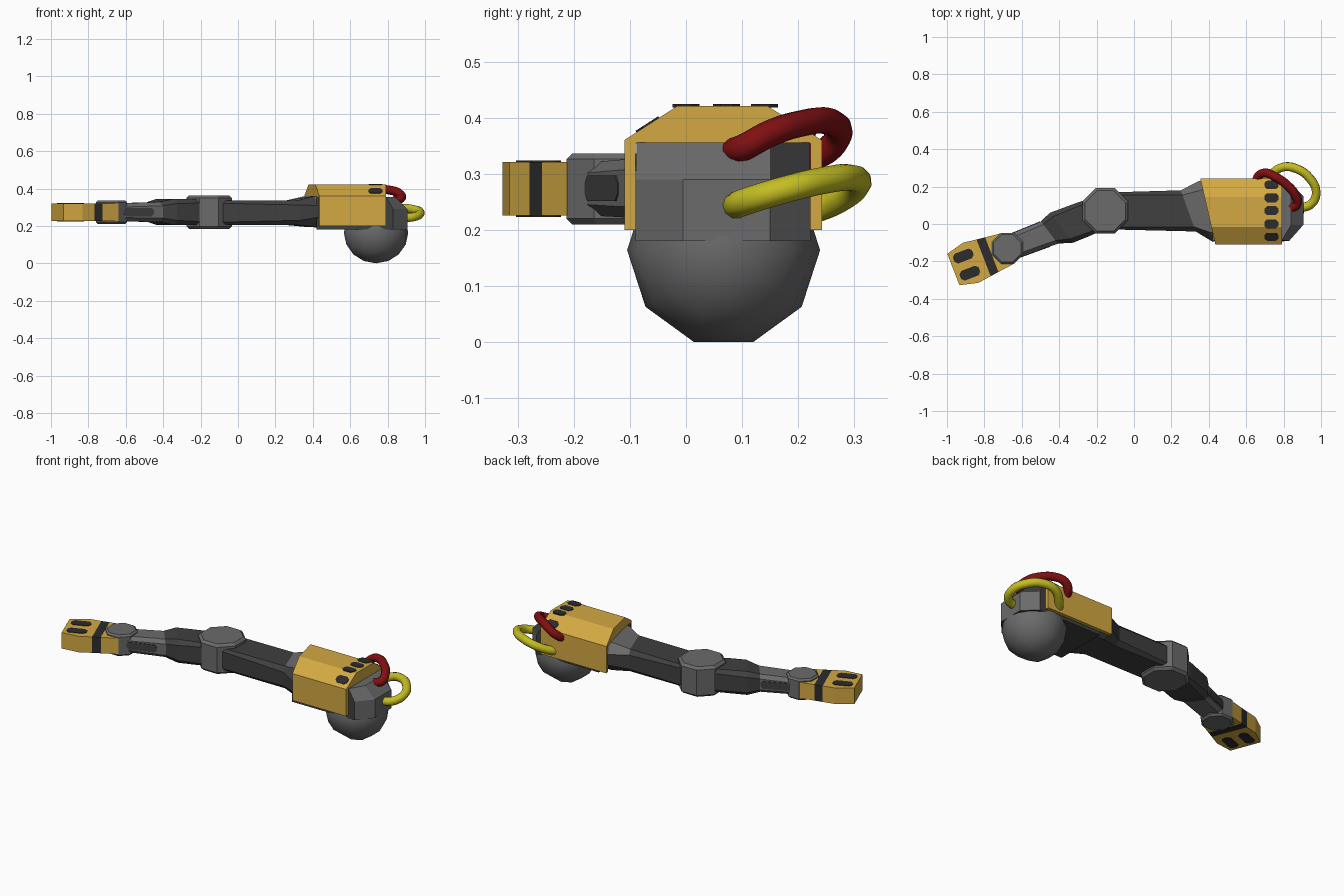
import bpy, bmesh, math
from mathutils import Matrix, Vector

if "Cube" in bpy.data.objects:
    bpy.data.objects.remove(bpy.data.objects["Cube"])


def material(name, rgb):
    m = bpy.data.materials.new(name)
    m.diffuse_color = (*rgb, 1)
    m.use_nodes = True
    m.node_tree.nodes["Principled BSDF"].inputs["Base Color"].default_value = m.diffuse_color
    return m


YELLOW = material("armor yellow", (0.65, 0.395, 0.055))
GREY = material("joint grey", (0.145, 0.145, 0.145))
DARK = material("frame dark grey", (0.05, 0.05, 0.05))
BLACK = material("vent black", (0.025, 0.025, 0.027))
RED = material("hose red", (0.22, 0.005, 0.006))
LIME = material("hose yellow", (0.55, 0.51, 0.016))


def loft(name, rings, mats, rule=None, matrix=None):
    """Skin equal-sized point rings and cap both ends; rule picks a material per face."""
    bm = bmesh.new()
    rows = [[bm.verts.new(p) for p in ring] for ring in rings]
    n = len(rows[0])
    for a, b in zip(rows, rows[1:]):
        for i in range(n):
            bm.faces.new((a[i], a[(i + 1) % n], b[(i + 1) % n], b[i]))
    bm.faces.new(rows[0])
    bm.faces.new(rows[-1])
    bmesh.ops.recalc_face_normals(bm, faces=bm.faces[:])
    if rule:
        for f in bm.faces:
            f.material_index = rule(f.calc_center_median(), f.normal)
    me = bpy.data.meshes.new(name)
    bm.to_mesh(me)
    bm.free()
    for m in mats:
        me.materials.append(m)
    ob = bpy.data.objects.new(name, me)
    if matrix:
        ob.matrix_world = matrix
    bpy.context.collection.objects.link(ob)
    return ob


def section(x, half, z0, z1, c, mid=0.0, shear=0.0):
    """Chamfered rectangle across the x axis, optionally slanted in plan."""
    yz = [(-half, z0 + c), (-half + c, z0), (half - c, z0), (half, z0 + c),
          (half, z1 - c), (half - c, z1), (-half + c, z1), (-half, z1 - c)]
    return [(x - shear * y, y + mid, z) for y, z in yz]


def octagon_joint(name, z0, z1, flat, bevel, matrix):
    rings = []
    for z, f in ((z0, flat - bevel), (z0 + bevel, flat), (z1 - bevel, flat), (z1, flat - bevel)):
        r = f / math.cos(math.pi / 8)
        rings.append([(r * math.cos(math.pi / 8 + k * math.pi / 4),
                       r * math.sin(math.pi / 8 + k * math.pi / 4), z) for k in range(8)])
    return loft(name, rings, [GREY], matrix=matrix)


def plate(name, lx, ly, matrix, mat=BLACK):
    """Thin plate with cut corners, lying on the local xy plane."""
    a, b, c = lx / 2, ly / 2, min(lx, ly) * 0.28
    pts = [(-a + c, -b), (a - c, -b), (a, -b + c), (a, b - c),
           (a - c, b), (-a + c, b), (-a, b - c), (-a, -b + c)]
    return loft(name, [[(x, y, z) for x, y in pts] for z in (-0.003, 0.003)], [mat], matrix=matrix)


# shoulder ball, ten sided and smooth
bpy.ops.mesh.primitive_uv_sphere_add(segments=10, ring_count=8, radius=0.172,
                                     location=(0.738, 0.067, 0.164),
                                     rotation=(math.radians(18), math.pi / 2, 0))
ball = bpy.context.object
ball.name = "shoulder_ball"
ball.rotation_euler = (Matrix.Rotation(math.pi / 2, 3, 'Y')).to_euler()
ball.data.materials.append(GREY)
bpy.ops.object.shade_smooth()

# shoulder housing with chamfered outer end
wide = [(0.42, -0.09), (0.83, -0.09), (0.905, -0.005), (0.905, 0.15), (0.83, 0.222), (0.42, 0.222)]
tight = [(0.42, -0.088), (0.79, -0.088), (0.84, -0.005), (0.84, 0.15), (0.79, 0.22), (0.42, 0.22)]
loft("shoulder_housing",
     [[(x, y, z) for x, y in p] for p, z in ((wide, 0.18), (wide, 0.29), (tight, 0.356))],
     [DARK, GREY], lambda c, n: 1 if n.x > 0.65 or n.z > 0.9 else 0)

# upper arm, flaring into the shoulder
loft("upper_arm",
     [section(-0.16, 0.098, 0.207, 0.335, 0.012, 0.07),
      section(0.29, 0.11, 0.205, 0.337, 0.025, 0.07, 0.36),
      section(0.385, 0.163, 0.195, 0.36, 0.05, 0.068, 0.22),
      section(0.60, 0.155, 0.185, 0.355, 0.05, 0.067)],
     [DARK, GREY], lambda c, n: 1 if c.x > 0.3 and n.z > 0.6 else 0)

# armour cover: notched profile swept along x with a slanted inner end
profile = [(-0.11, 0.2), (-0.11, 0.36), (-0.015, 0.421), (0.145, 0.421), (0.242, 0.36), (0.242, 0.2),
           (0.222, 0.2), (0.222, 0.354), (-0.09, 0.354), (-0.09, 0.2)]
loft("shoulder_cover",
     [[(0.41 - 0.23 * y, y, z) for y, z in profile], [(0.79, y, z) for y, z in profile]], [YELLOW])

# row of vents across the cover, tilted on the slopes
for i, (y, z, tilt) in enumerate(((-0.068, 0.387, 32.7), (0.0, 0.421, 0), (0.072, 0.421, 0),
                                  (0.14, 0.421, 0), (0.21, 0.380, -32.2))):
    plate(f"cover_vent_{i + 1}", 0.075, 0.048, Matrix.Translation((0.735, y, z))
          @ Matrix.Rotation(math.radians(tilt), 4, 'X'))

# elbow joint
octagon_joint("elbow_joint", 0.184, 0.363, 0.122, 0.014, Matrix.Translation((-0.154, 0.07, 0)))

# lower arm frame: local x runs from the elbow to the fingertips
arm = Matrix.Translation((-0.154, 0.07, 0)) @ Matrix.Rotation(math.radians(201.1), 4, 'Z')
loft("forearm_cuff",
     [section(0.02, 0.088, 0.207, 0.335, 0.015),
      section(0.12, 0.095, 0.205, 0.342, 0.02),
      section(0.25, 0.097, 0.205, 0.345, 0.025, 0, 0.3),
      section(0.32, 0.072, 0.222, 0.328, 0.02, 0, 0.3)], [DARK], matrix=arm)
loft("forearm",
     [section(0.2, 0.078, 0.222, 0.33, 0.02), section(0.36, 0.07, 0.222, 0.326, 0.02),
      section(0.56, 0.066, 0.226, 0.32, 0.02)], [GREY], matrix=arm)
for side in (-1, 1):
    plate("forearm_slot_" + ("back" if side < 0 else "front"), 0.17, 0.045,
          arm @ Matrix.Translation((0.43, side * 0.0685, 0.274))
          @ Matrix.Rotation(math.radians(-1.1 * side), 4, 'Z')
          @ Matrix.Rotation(math.pi / 2, 4, 'X'), DARK)

# wrist joint
octagon_joint("wrist_joint", 0.21, 0.336, 0.083, 0.01, Matrix.Translation((-0.677, -0.13, 0)))

# hand block with a black band around it
loft("hand",
     [[(u, -h, 0.226), (u, h, 0.226), (u, h, 0.321), (u, -h, 0.321)]
      for u, h in ((0.555, 0.088), (0.65, 0.099), (0.697, 0.105), (0.77, 0.115), (0.87, 0.09))],
     [YELLOW, BLACK], lambda c, n: 1 if 0.65 < c.x < 0.697 else 0, arm)
for v in (-0.048, 0.05):
    for z, where in ((0.321, "top"), (0.226, "bottom")):
        plate(f"hand_vent_{where}", 0.11, 0.055, arm @ Matrix.Translation((0.795, v, z)))


# hoses looping from the housing end to the back of the cover
def hose(name, pts, mat):
    cu = bpy.data.curves.new(name, 'CURVE')
    cu.dimensions = '3D'
    cu.bevel_depth = 0.024
    cu.bevel_resolution = 3
    cu.resolution_u = 6
    cu.use_fill_caps = True
    sp = cu.splines.new('BEZIER')
    sp.bezier_points.add(len(pts) - 1)
    for b, p in zip(sp.bezier_points, pts):
        b.co = Vector(p)
        b.handle_left_type = b.handle_right_type = 'AUTO'
    cu.materials.append(mat)
    bpy.context.collection.objects.link(bpy.data.objects.new(name, cu))


hose("yellow_hose", [(0.88, 0.085, 0.242), (0.945, 0.105, 0.25), (0.974, 0.17, 0.27), (0.935, 0.25, 0.289),
                     (0.87, 0.295, 0.293), (0.80, 0.305, 0.28), (0.735, 0.265, 0.25), (0.70, 0.22, 0.232)], LIME)
hose("red_hose", [(0.84, 0.085, 0.34), (0.872, 0.105, 0.348), (0.865, 0.15, 0.372), (0.82, 0.207, 0.39),
                  (0.75, 0.255, 0.393), (0.70, 0.273, 0.375), (0.665, 0.255, 0.345), (0.65, 0.215, 0.325)], RED)
